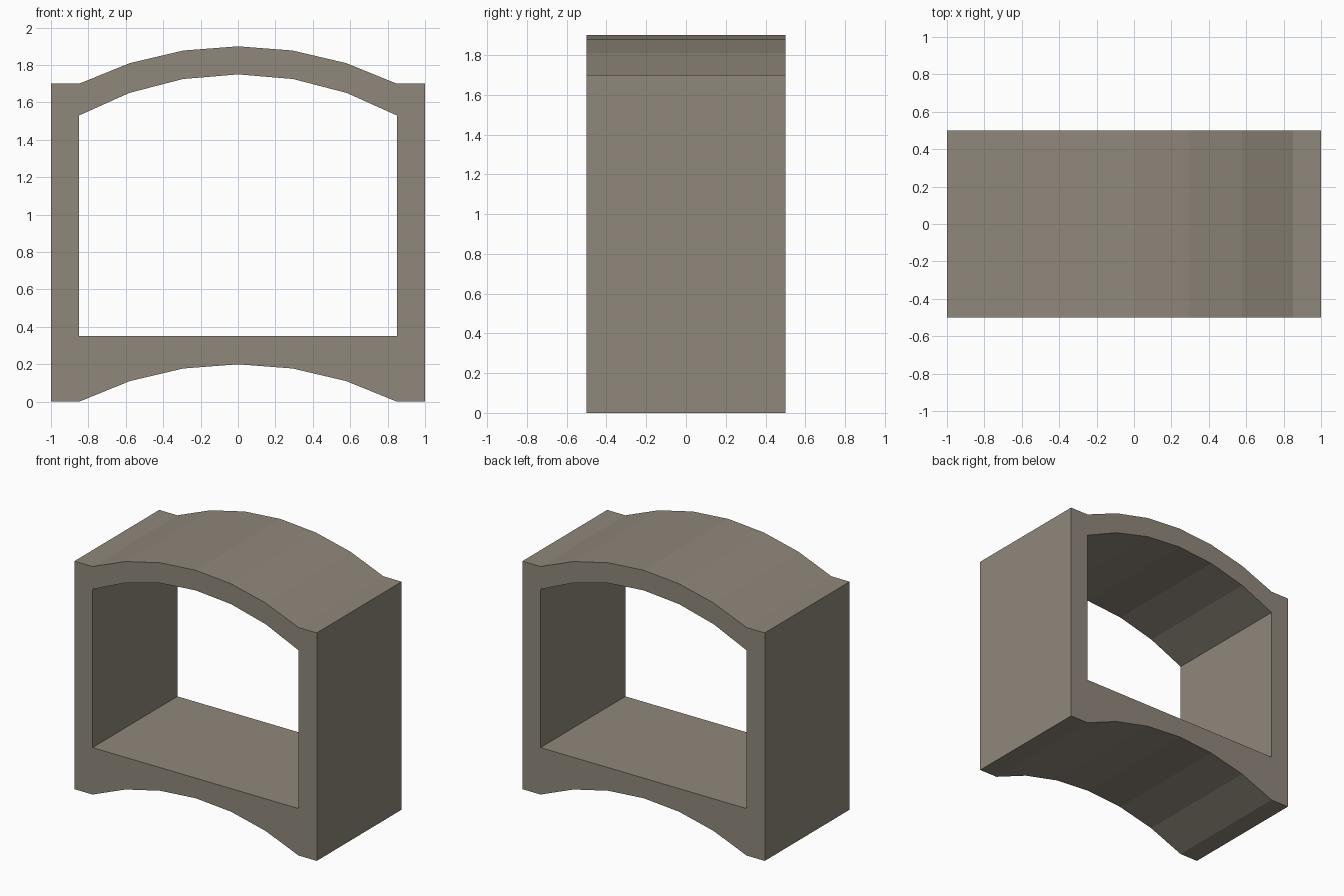
import bpy, bmesh, math
from mathutils import Vector

if "Cube" in bpy.data.objects:
    bpy.data.objects.remove(bpy.data.objects["Cube"])

HALF_DEPTH = 0.5
INNER = 0.85      # half width of the opening
OUTER = 1.0       # half width of the frame


def arc(half_chord, rise, base, steps=6):
    """Points of a shallow circular arc, left to right."""
    r = (half_chord ** 2 + rise ** 2) / (2 * rise)
    a = math.asin(half_chord / r)
    angles = [-a + 2 * a * i / steps for i in range(steps + 1)]
    return [(r * math.sin(t), base + rise - r + r * math.cos(t)) for t in angles]


# Outer outline: arched underside, straight sides, arched top
outline = [(-OUTER, 0)] + arc(INNER, 0.2, 0) + [(OUTER, 0), (OUTER, 1.7)]
outline += arc(INNER, 0.2, 1.7)[::-1] + [(-OUTER, 1.7)]
# Opening: flat floor and arched ceiling
opening = [(-INNER, 0.35), (INNER, 0.35)] + arc(INNER, 0.22, 1.53)[::-1]

bm = bmesh.new()
edges = []
for loop in (outline, opening):
    vs = [bm.verts.new((x, -HALF_DEPTH, z)) for x, z in loop]
    edges += [bm.edges.new((vs[i - 1], vs[i])) for i in range(len(vs))]
bmesh.ops.triangle_fill(bm, edges=edges, use_beauty=True, use_dissolve=False,
                        normal=Vector((0, -1, 0)))

# Extrude the profile into a tunnel
res = bmesh.ops.extrude_face_region(bm, geom=bm.faces[:], use_keep_orig=True)
bmesh.ops.translate(bm, vec=(0, 2 * HALF_DEPTH, 0),
                    verts=[g for g in res["geom"] if isinstance(g, bmesh.types.BMVert)])
bmesh.ops.recalc_face_normals(bm, faces=bm.faces[:])

mesh = bpy.data.meshes.new("arched_frame")
bm.to_mesh(mesh)
bm.free()
stone = bpy.data.materials.new("warm_grey_stone")
stone.diffuse_color = (0.279, 0.242, 0.198, 1)
stone.use_nodes = True
stone.node_tree.nodes["Principled BSDF"].inputs["Base Color"].default_value = stone.diffuse_color
mesh.materials.append(stone)
frame = bpy.data.objects.new("arched_frame", mesh)
bpy.context.collection.objects.link(frame)
